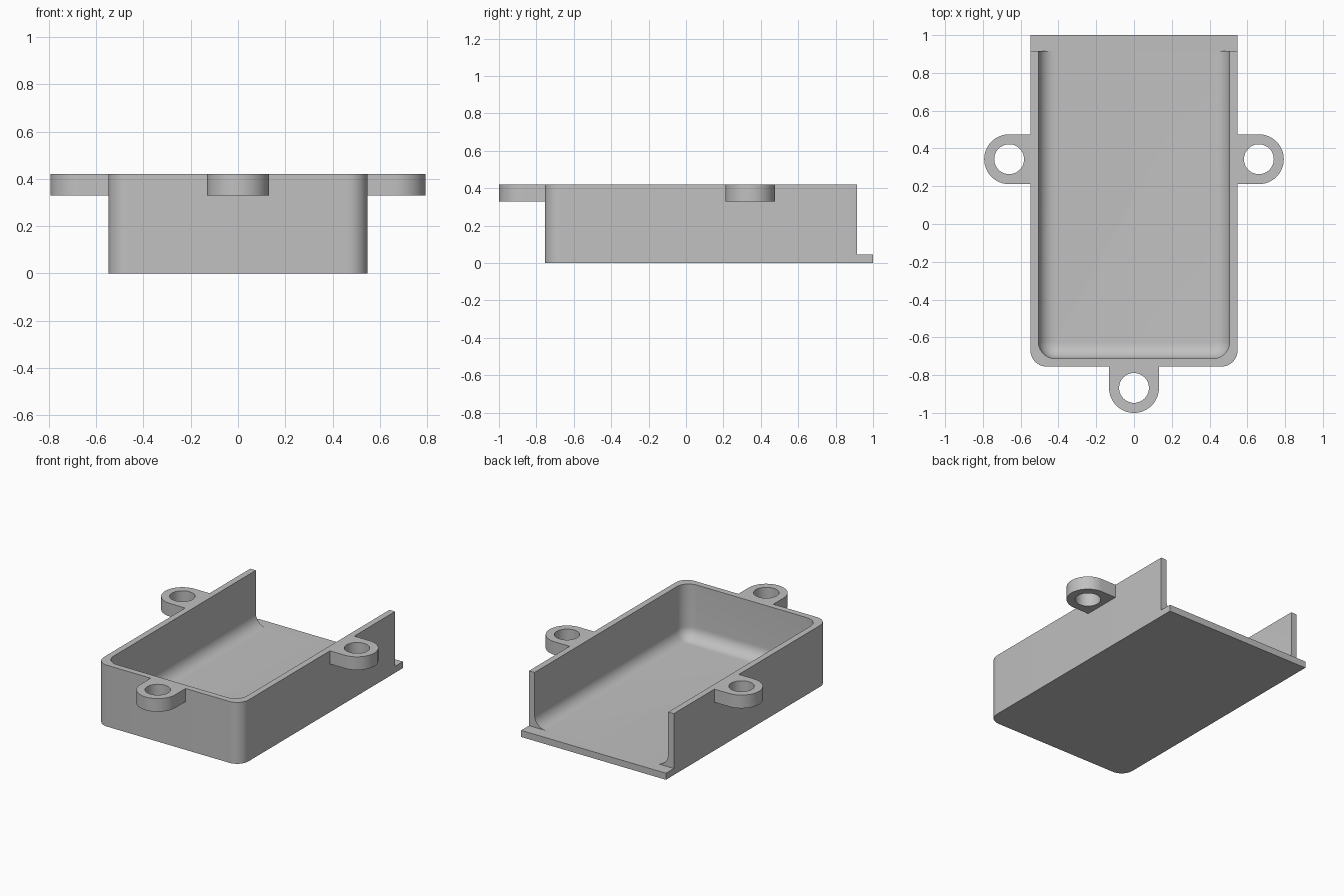
import bpy, bmesh
from math import pi, sin, cos
from mathutils import Matrix

cube = bpy.data.objects.get("Cube")
if cube:
    bpy.data.objects.remove(cube, do_unlink=True)

HALF_W, FRONT, BACK, LIP_END = 0.548, -0.755, 0.915, 1.0
HEIGHT, FLOOR, WALL = 0.42, 0.045, 0.042
FILLET, SEG = 0.085, 10

grey = bpy.data.materials.new("plain grey")
grey.use_nodes = True
colour = (0.53, 0.53, 0.53, 1)
grey.diffuse_color = colour
grey.node_tree.nodes["Principled BSDF"].inputs["Base Color"].default_value = colour


def finish(bm, name):
    mesh = bpy.data.meshes.new(name)
    bm.to_mesh(mesh)
    bm.free()
    mesh.materials.append(grey)
    obj = bpy.data.objects.new(name, mesh)
    bpy.context.collection.objects.link(obj)
    bpy.ops.object.select_all(action='DESELECT')
    obj.select_set(True)
    bpy.context.view_layer.objects.active = obj
    bpy.ops.object.shade_smooth_by_angle(angle=pi / 6)
    return obj


def u_outline(inset, radius):
    """U-shaped path, open at the back, with rounded front corners."""
    w, f = HALF_W - inset, FRONT + inset
    pts = [(-w, BACK)]
    for side, start in ((-1, pi), (1, 1.5 * pi)):
        for i in range(SEG + 1):
            a = start + i / SEG * pi / 2
            pts.append((side * (w - radius) + radius * cos(a), f + radius + radius * sin(a)))
    return pts + [(w, BACK)]


# Tray: rings run up the outside, over the rim and down to the floor
sections = [(0, 0.085, 0), (0, 0.085, FLOOR), (0, 0.085, HEIGHT), (WALL, 0.09, HEIGHT)]
for i in range(SEG + 1):
    a = i / SEG * pi / 2
    shift = FILLET * (1 - cos(a))
    sections.append((WALL + shift, 0.09 - shift, FLOOR + FILLET * (1 - sin(a))))
bm = bmesh.new()
rings = [[bm.verts.new((x, y, z)) for x, y in u_outline(d, r)] for d, r, z in sections]
for lower, upper in zip(rings, rings[1:]):
    for i in range(len(lower) - 1):
        bm.faces.new((lower[i], lower[i + 1], upper[i + 1], upper[i]))
bm.faces.new(rings[-1])
bm.faces.new(rings[0][::-1])
bm.faces.new([r[0] for r in rings[1:]])
bm.faces.new([r[-1] for r in rings[:0:-1]])
finish(bm, "tray")

# Thin floor lip projecting past the open back
bm = bmesh.new()
size = Matrix.Diagonal((2 * HALF_W, LIP_END - BACK, FLOOR, 1))
bmesh.ops.create_cube(bm, size=1, matrix=Matrix.Translation((0, (BACK + LIP_END) / 2, FLOOR / 2)) @ size)
bmesh.ops.delete(bm, geom=[f for f in bm.faces if f.normal.y < -0.9], context='FACES')
finish(bm, "back_lip")


# Mounting ears: rounded tabs with a through hole, pointing along local +x
def ear(name, x, y, angle):
    radius, hole, reach, thick = 0.132, 0.079, 0.113, 0.09
    outer = [(-reach, -radius)]
    outer += [(radius * cos(a), radius * sin(a)) for a in (-pi / 2 + i * pi / 32 for i in range(33))]
    outer.append((-reach, radius))
    inner = [(hole * cos(i * pi / 24), hole * sin(i * pi / 24)) for i in range(48)]
    bm = bmesh.new()
    edges = []
    for loop in (outer, inner):
        vs = [bm.verts.new((px, py, HEIGHT - thick)) for px, py in loop]
        edges += [bm.edges.new((vs[i - 1], vs[i])) for i in range(len(vs))]
    bmesh.ops.triangle_fill(bm, edges=edges, use_beauty=True)
    ext = bmesh.ops.extrude_face_region(bm, geom=bm.faces[:], use_keep_orig=True)
    bmesh.ops.translate(bm, vec=(0, 0, thick),
                        verts=[g for g in ext["geom"] if isinstance(g, bmesh.types.BMVert)])
    bmesh.ops.recalc_face_normals(bm, faces=bm.faces[:])
    hidden = [f for f in bm.faces if all(v.co.x < -reach + 0.001 for v in f.verts)]
    bmesh.ops.delete(bm, geom=hidden, context='FACES')
    bm.transform(Matrix.Translation((x, y, 0)) @ Matrix.Rotation(angle, 4, 'Z'))
    finish(bm, name)


ear("left_ear", HALF_W + 0.113, 0.343, 0)
ear("right_ear", -HALF_W - 0.113, 0.343, pi)
ear("front_ear", 0, FRONT - 0.113, -pi / 2)
